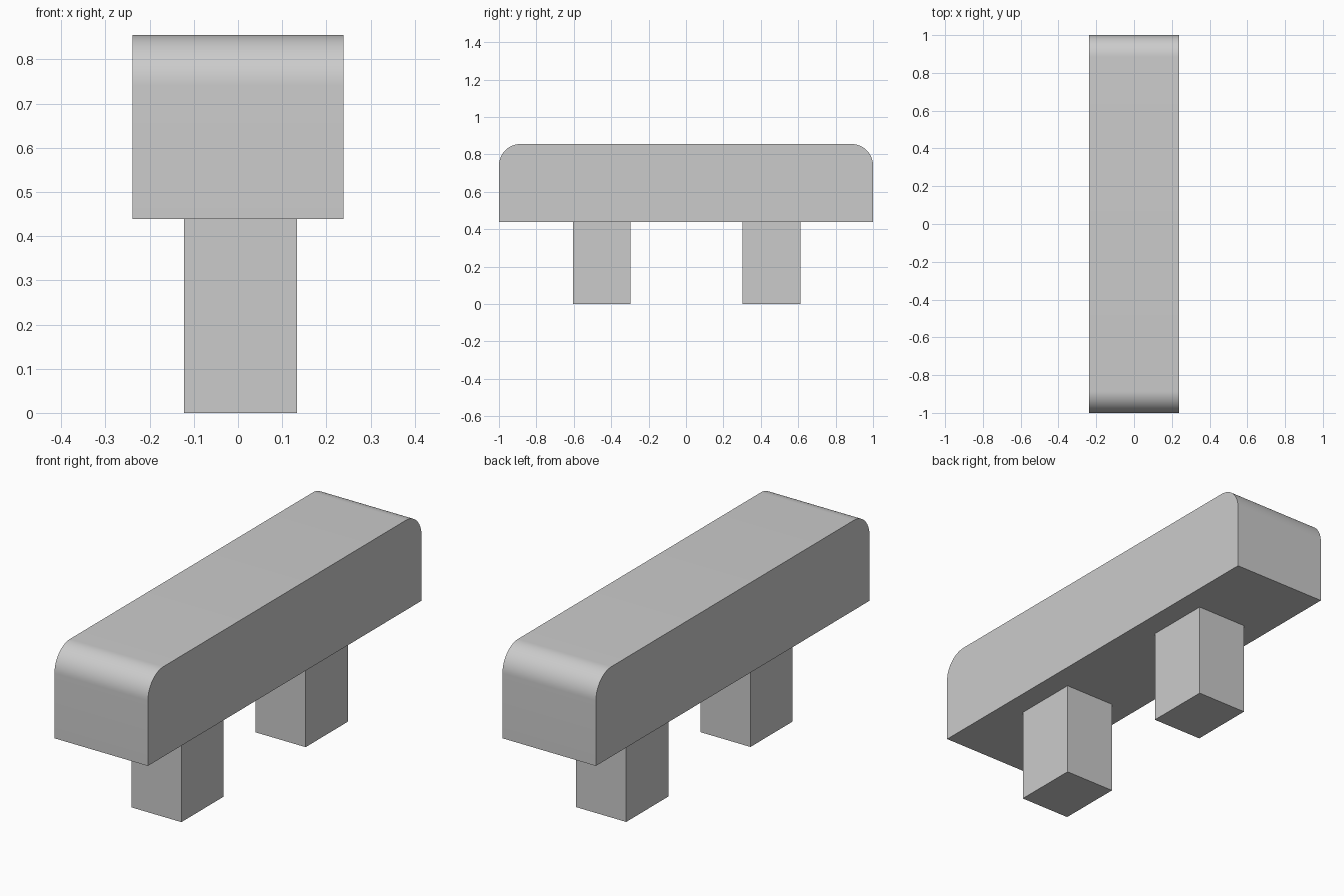
import bpy
import bmesh
import math

default = bpy.data.objects.get("Cube")
if default:
    bpy.data.objects.remove(default, do_unlink=True)

grey = bpy.data.materials.new("plain_grey")
grey.use_nodes = True
colour = (0.6, 0.6, 0.6, 1.0)
grey.diffuse_color = colour
grey.node_tree.nodes["Principled BSDF"].inputs["Base Color"].default_value = colour


def add_box(name, low, high):
    """Box between two opposite corners."""
    mesh = bpy.data.meshes.new(name)
    bm = bmesh.new()
    bmesh.ops.create_cube(bm, size=1)
    for v in bm.verts:
        v.co = [(a + b) / 2 + c * (b - a) for a, b, c in zip(low, high, v.co)]
    bm.to_mesh(mesh)
    bm.free()
    mesh.materials.append(grey)
    obj = bpy.data.objects.new(name, mesh)
    bpy.context.collection.objects.link(obj)
    return obj


SEAT_Z, TOP_Z = 0.439, 0.855

# Long seat block with its two upper end edges rounded
seat = add_box("seat", (-0.239, -1, SEAT_Z), (0.239, 1, TOP_Z))
bm = bmesh.new()
bm.from_mesh(seat.data)
ends = [e for e in bm.edges
        if all(v.co.z > 0.8 for v in e.verts)
        and e.verts[0].co.y * e.verts[1].co.y > 0]
bmesh.ops.bevel(bm, geom=ends, offset=0.115, segments=16, profile=0.5, affect='EDGES')
bm.to_mesh(seat.data)
bm.free()
bpy.ops.object.select_all(action='DESELECT')
seat.select_set(True)
bpy.context.view_layer.objects.active = seat
bpy.ops.object.shade_smooth_by_angle(angle=math.radians(30))

# Two square posts under the seat
for name, y in (("front_leg", -0.451), ("back_leg", 0.457)):
    add_box(name, (-0.122, y - 0.154, 0), (0.134, y + 0.154, SEAT_Z))
